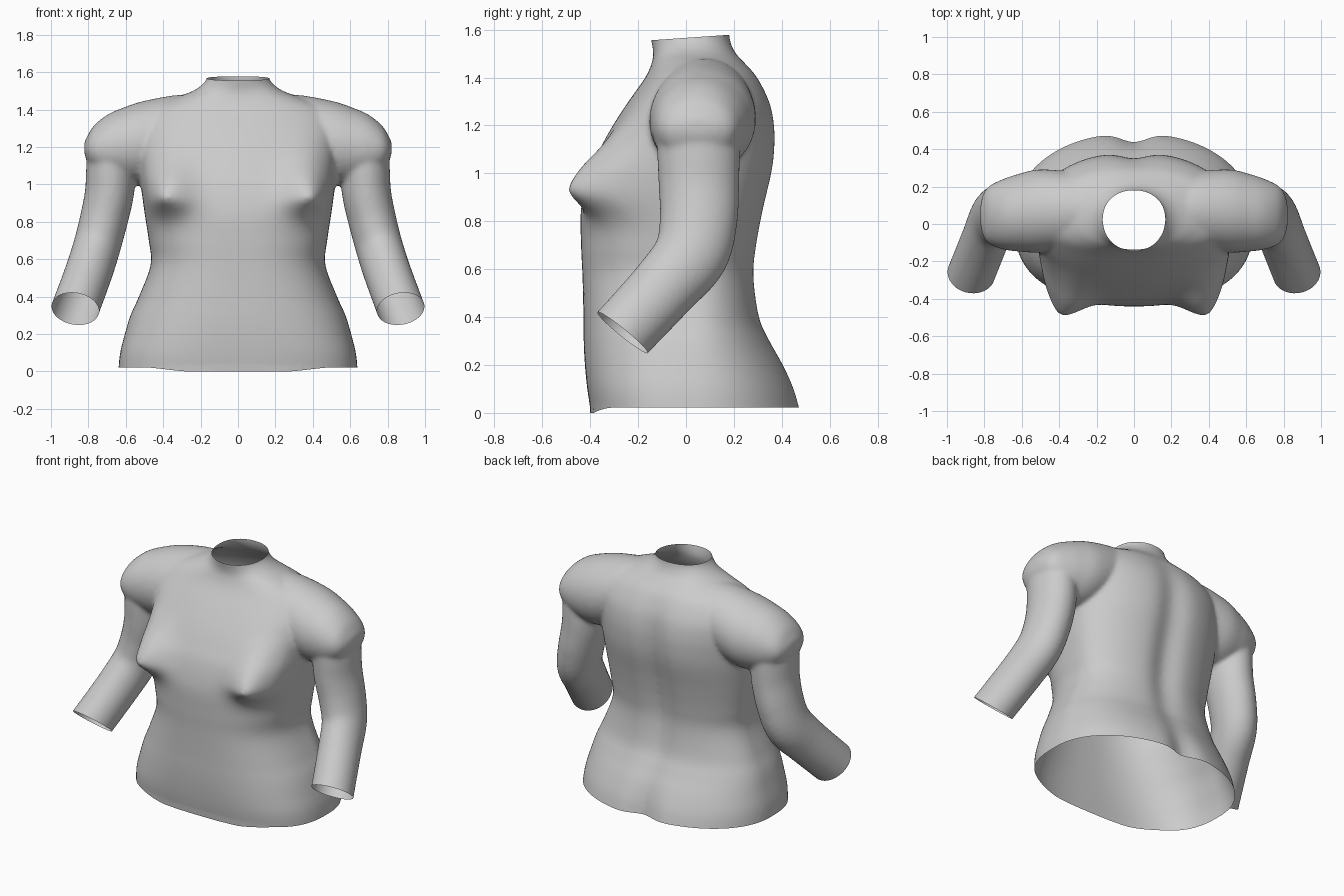
import bpy, bmesh, math
from mathutils import Vector

if "Cube" in bpy.data.objects:
    bpy.data.objects.remove(bpy.data.objects["Cube"])

# z, half width, front y, back y, front squareness, spine groove depth
TORSO = [
    (-0.10, .645, -.385, .520, 2.8, .055),
    (0.00, .640, -.397, .492, 2.8, .052),
    (0.10, .630, -.412, .462, 2.8, .040),
    (0.20, .605, -.422, .415, 2.7, .025),
    (0.30, .575, -.427, .358, 2.6, .020),
    (0.40, .530, -.428, .315, 2.6, .025),
    (0.57, .467, -.432, .295, 2.6, .035),
    (0.70, .477, -.438, .307, 2.6, .040),
    (0.85, .500, -.438, .335, 2.5, .040),
    (1.00, .520, -.405, .370, 2.4, .038),
    (1.10, .530, -.360, .382, 2.3, .035),
    (1.20, .540, -.305, .380, 2.3, .030),
    (1.30, .540, -.240, .357, 2.3, .020),
    (1.40, .480, -.170, .303, 2.2, .008),
    (1.46, .345, -.143, .245, 2.1, 0),
    (1.50, .240, -.137, .208, 2.0, 0),
    (1.54, .185, -.142, .188, 2.0, 0),
    (1.58, .163, -.150, .180, 2.0, 0),
    (1.66, .160, -.155, .178, 2.0, 0),
]
# x, centre y, centre z, radius y, radius z
SHOULDER = [(.10, .07, 1.27, .17, .20), (.30, .075, 1.275, .20, .205),
            (.50, .07, 1.225, .222, .222), (.62, .06, 1.205, .207, .203),
            (.70, .052, 1.195, .188, .177), (.77, .048, 1.19, .158, .125),
            (.805, .048, 1.19, .115, .07), (.822, .048, 1.195, .05, .03)]
# x, y, z, radius x, radius along the front-back plane
ARM = [(.675, .05, 1.22, .13, .17), (.68, .052, 1.08, .132, .172),
       (.688, .054, .95, .131, .168), (.72, .052, .80, .128, .162),
       (.757, .02, .66, .126, .155), (.800, -.09, .525, .126, .142),
       (.870, -.265, .335, .127, .136), (.905, -.355, .24, .127, .136)]


def resample(keys, n):
    """Smooth (Catmull-Rom style) resampling of a table of stations."""
    out = []
    for i in range(len(keys) - 1):
        a, b = keys[i], keys[i + 1]
        p, q = keys[max(i - 1, 0)], keys[min(i + 2, len(keys) - 1)]
        for s in range(n):
            t = s / n
            row = []
            for w, x, y, z in zip(p, a, b, q):
                m0, m1 = (y - w) / 2, (z - x) / 2
                row.append((2*t**3 - 3*t*t + 1)*x + (t**3 - 2*t*t + t)*m0
                           + (3*t*t - 2*t**3)*y + (t**3 - t*t)*m1)
            out.append(row)
    return out + [list(keys[-1])]


def loft(bm, rings):
    """Skin a list of rings into a closed solid."""
    vs = [[bm.verts.new(p) for p in r] for r in rings]
    n = len(vs[0])
    for a, b in zip(vs, vs[1:]):
        for i in range(n):
            j = (i + 1) % n
            bm.faces.new((a[i], a[j], b[j], b[i]))
    bm.faces.new(vs[0][::-1])
    bm.faces.new(vs[-1])


def spow(v, e):
    return math.copysign(abs(v) ** e, v)


def torso_ring(row, n=112):
    z, w, f, b, sq, groove = row
    mid = .03
    pts = []
    for i in range(n):
        a = 2 * math.pi * i / n
        c, s = math.cos(a), math.sin(a)
        front = max(0, -s)
        e = 2 / (sq if s < 0 else 2.15)
        x = w * spow(c, e)
        y = mid + (mid - f if s < 0 else b - mid) * spow(s, e)
        if s > 0:
            y -= groove * math.exp(-(x / .095) ** 2)
        # bust: steep underneath, long slope above
        dz = z - .935
        g = math.exp(-((abs(x) - .405) / .15) ** 2 - (dz / (.10 if dz < 0 else .21)) ** 2)
        tip = math.exp(-((abs(x) - .41) / .05) ** 2 - (dz / .05) ** 2)
        y -= (.165 * g + .022 * tip) * min(1, front * 2.5)
        pts.append((x, y, z))
    return pts


def circle(n=48):
    return [(math.cos(2*math.pi*i/n), math.sin(2*math.pi*i/n)) for i in range(n)]


bm = bmesh.new()
loft(bm, [torso_ring(r) for r in resample(TORSO, 6)])
arm = resample(ARM, 5)
for side in (1, -1):
    # shoulder caps
    loft(bm, [[(side * x, cy + ry * c, cz + rz * s) for c, s in circle()]
              for x, cy, cz, ry, rz in resample(SHOULDER, 4)])
    # bent arms
    rings = []
    for i, r in enumerate(arm):
        t = (Vector(arm[min(i + 1, len(arm) - 1)][:3]) - Vector(arm[max(i - 1, 0)][:3])).normalized()
        u = (Vector((1, 0, 0)) - t * t.x).normalized()
        v = t.cross(u)
        ps = [Vector(r[:3]) + u * r[3] * c + v * r[4] * s for c, s in circle()]
        rings.append([(side * p.x, p.y, p.z) for p in ps])
    loft(bm, rings)
bmesh.ops.recalc_face_normals(bm, faces=bm.faces)
mesh = bpy.data.meshes.new("torso_body")
bm.to_mesh(mesh)
bm.free()
body = bpy.data.objects.new("torso_body", mesh)
bpy.context.collection.objects.link(body)

# fuse the solids into one skin
rem = body.modifiers.new("fuse", 'REMESH')
rem.mode = 'VOXEL'
rem.voxel_size = .0125
smo = body.modifiers.new("soften", 'SMOOTH')
smo.factor = .5
smo.iterations = 8
dg = bpy.context.evaluated_depsgraph_get()
fused = bpy.data.meshes.new_from_object(body.evaluated_get(dg))
body.modifiers.clear()
body.data = fused

# cut the neck, hem and sleeve ends open
bm = bmesh.new()
bm.from_mesh(fused)


def cut(point, normal, keep=lambda co: True):
    vs = {v for v in bm.verts if keep(v.co)}
    es = [e for e in bm.edges if all(v in vs for v in e.verts)]
    fs = [f for f in bm.faces if all(v in vs for v in f.verts)]
    bmesh.ops.bisect_plane(bm, geom=list(vs) + es + fs, dist=1e-5, plane_co=point,
                           plane_no=normal, clear_outer=True)


cut((0, .02, 1.567), (0, -.07, 1))
cut((0, 0, .022), (0, 0, -1))
for side in (1, -1):
    cut((side * .87, -.265, .335), (side * .12, -.625, -.77), lambda co: co.x * side > .7)

# the hem dips slightly at the front
for v in bm.verts:
    if v.co.z < .03 and v.co.y < -.3:
        v.co.z -= .022 * min(1, (-.3 - v.co.y) / .085) ** 2
for f in bm.faces:
    f.smooth = True
bm.to_mesh(fused)
bm.free()
